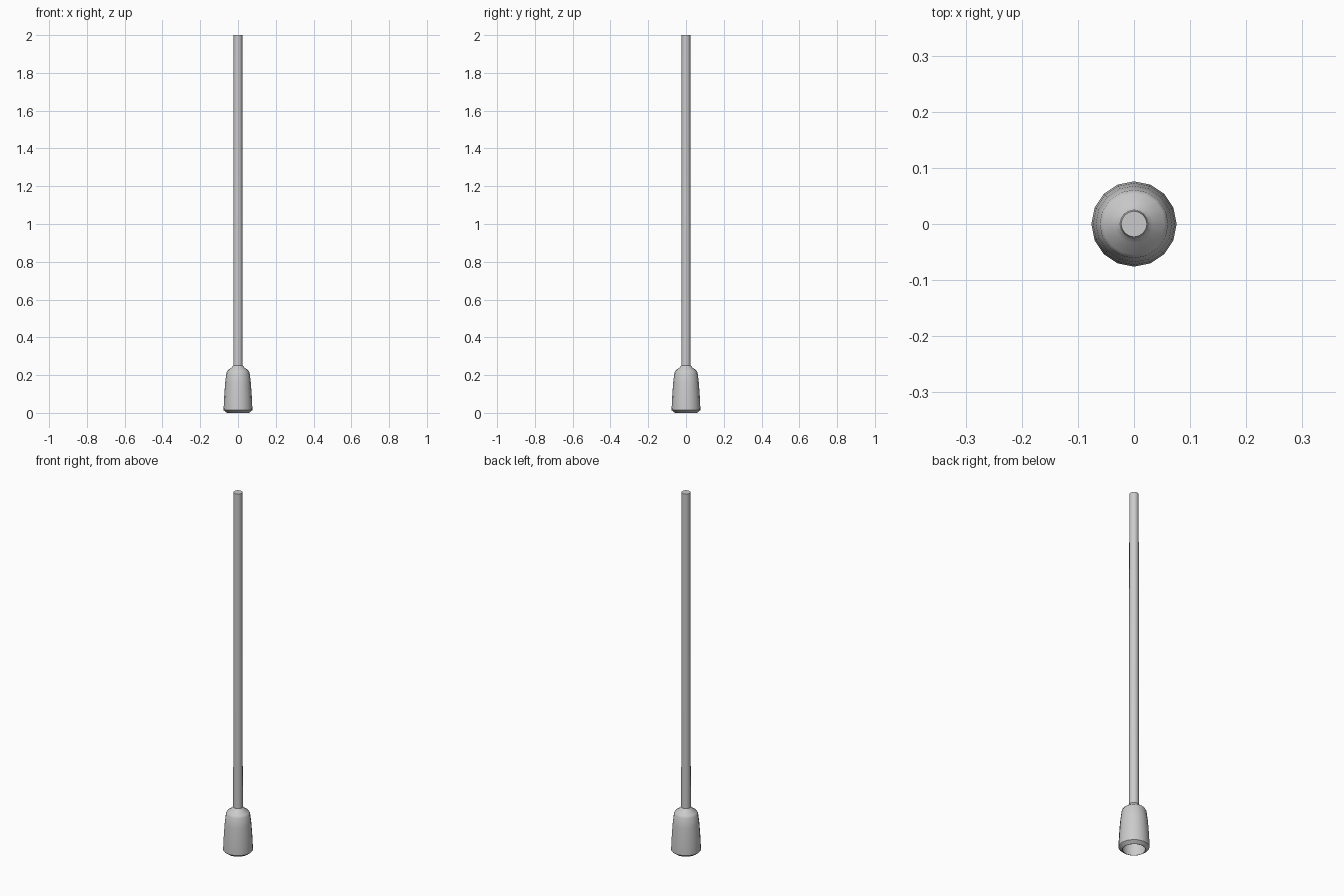
import bpy, bmesh, math

if "Cube" in bpy.data.objects:
    bpy.data.objects.remove(bpy.data.objects["Cube"])

SIDES = 16


def lathe(name, profile, cap_start=False, cap_end=False, angle=35):
    """Revolve (radius, height) points around the z axis."""
    bm = bmesh.new()
    rings = []
    for r, z in profile:
        rings.append([bm.verts.new((r * math.cos(2 * math.pi * i / SIDES),
                                    r * math.sin(2 * math.pi * i / SIDES), z))
                      for i in range(SIDES)])
    for a, b in zip(rings, rings[1:]):
        for i in range(SIDES):
            j = (i + 1) % SIDES
            bm.faces.new((a[i], a[j], b[j], b[i]))
    if cap_start:
        bm.faces.new(rings[0])
    if cap_end:
        bm.faces.new(rings[-1])
    bmesh.ops.recalc_face_normals(bm, faces=bm.faces)
    mesh = bpy.data.meshes.new(name)
    bm.to_mesh(mesh)
    bm.free()
    obj = bpy.data.objects.new(name, mesh)
    bpy.context.collection.objects.link(obj)
    bpy.ops.object.select_all(action='DESELECT')
    obj.select_set(True)
    bpy.context.view_layer.objects.active = obj
    bpy.ops.object.shade_smooth_by_angle(angle=math.radians(angle))
    return obj


# Hollow lamp shade: inner wall, bottom lip, chamfer, tapering body, shoulder
lathe("lamp_shade", [
    (0.020, 0.205), (0.050, 0.195), (0.058, 0.10), (0.060, 0.025), (0.056, 0.0),
    (0.058, 0.0), (0.076, 0.014), (0.076, 0.025), (0.073, 0.09), (0.068, 0.16),
    (0.061, 0.215), (0.055, 0.225), (0.034, 0.240), (0.025, 0.252),
], cap_start=True, cap_end=True)

# Slightly tapered hanging rod
lathe("hanging_rod", [(0.0245, 0.24), (0.023, 2.0)], cap_start=True, cap_end=True)
